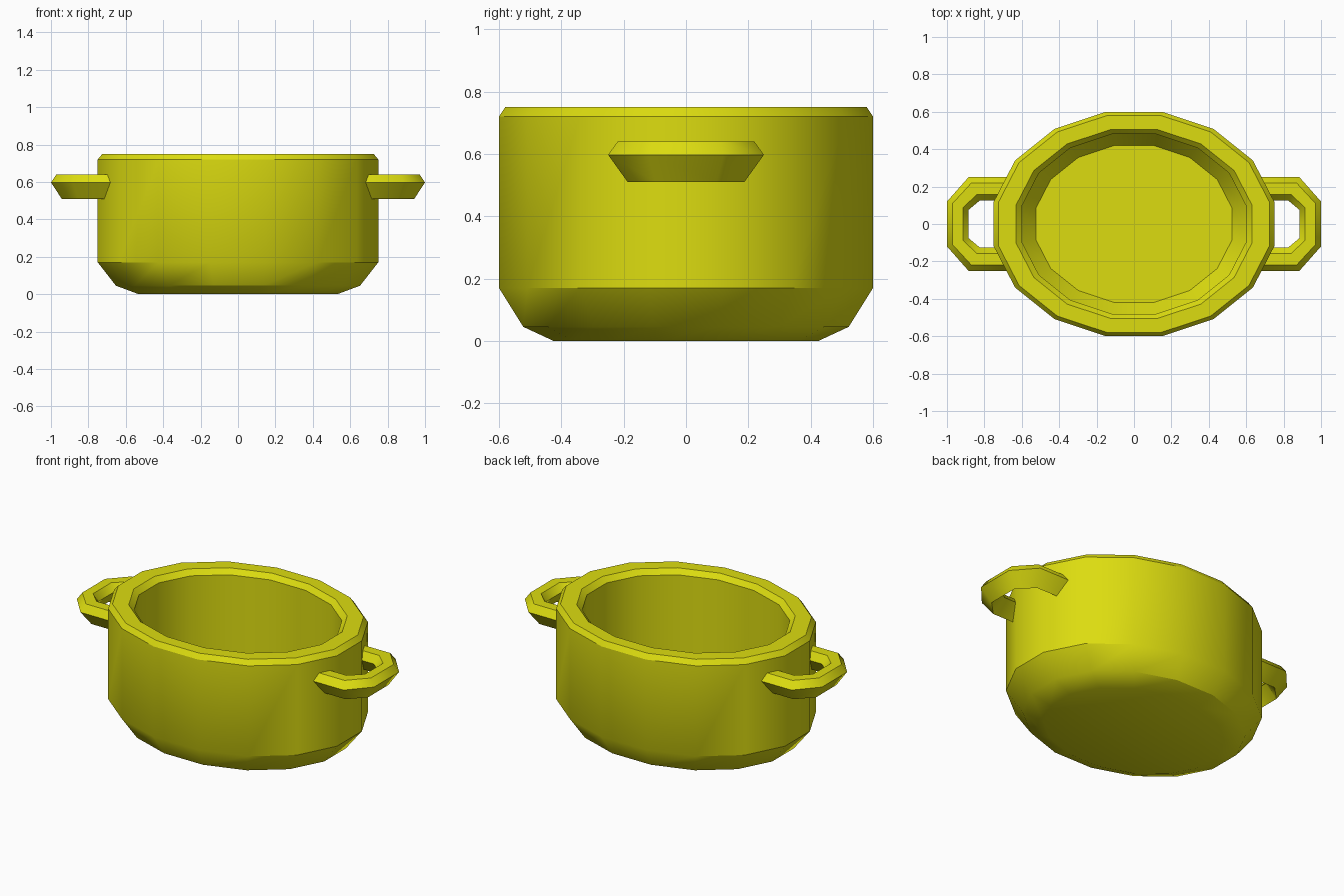
import bpy, bmesh, math
from mathutils import Vector

cube = bpy.data.objects.get("Cube")
if cube:
    bpy.data.objects.remove(cube, do_unlink=True)

yellow = bpy.data.materials.new("olive yellow")
yellow.use_nodes = True
colour = (0.72, 0.72, 0.005, 1)
yellow.diffuse_color = colour
yellow.node_tree.nodes["Principled BSDF"].inputs["Base Color"].default_value = colour


def loft(name, rings, closed_rings, smooth_angle):
    """Skin a list of closed rings, cap both ends and shade."""
    bm = bmesh.new()
    loops = [[bm.verts.new(p) for p in ring] for ring in rings]
    n = len(loops[0])
    for a, b in zip(loops, loops[1:]):
        for i in range(n):
            j = (i + 1) % n
            bm.faces.new((a[i], a[j], b[j], b[i]))
    if closed_rings:
        bm.faces.new(loops[0][::-1])
        bm.faces.new(loops[-1])
    bmesh.ops.recalc_face_normals(bm, faces=bm.faces[:])
    mesh = bpy.data.meshes.new(name)
    bm.to_mesh(mesh)
    bm.free()
    mesh.materials.append(yellow)
    obj = bpy.data.objects.new(name, mesh)
    bpy.context.collection.objects.link(obj)
    bpy.ops.object.select_all(action='DESELECT')
    obj.select_set(True)
    bpy.context.view_layer.objects.active = obj
    bpy.ops.object.shade_smooth_by_angle(angle=math.radians(smooth_angle))
    return obj


# Oval pot: half depth and height, from the base up, over the rim and inside
SIDES, STRETCH = 16, 1.25
profile = [(0.425, 0), (0.522, 0.045), (0.6, 0.17), (0.6, 0.72), (0.58, 0.75),
           (0.505, 0.75), (0.48, 0.72), (0.48, 0.19), (0.42, 0.1)]


def oval(half_depth, z):
    r = half_depth / math.cos(math.pi / SIDES)
    angles = [(i + 0.5) * math.tau / SIDES for i in range(SIDES)]
    return [(r * STRETCH * math.cos(a), r * math.sin(a), z) for a in angles]


loft("pot_body", [oval(*p) for p in profile], True, 33)

# Handles: a five-sided bar swept between an outer and an inner outline
outer = [(0.65, 0.25), (0.885, 0.25), (1.0, 0.12)]
inner = [(0.65, 0.125), (0.825, 0.125), (0.885, 0.075)]
section = [(0, 0.597), (0.25, 0.64), (0.74, 0.64), (1, 0.597), (0.5, 0.51)]


def mirror_path(path):
    return path + [(x, -y) for x, y in reversed(path)]


for side, name in ((1, "left_handle"), (-1, "right_handle")):
    rings = []
    for o, i in zip(mirror_path(outer), mirror_path(inner)):
        ring = []
        for t, z in section:
            p = Vector(o).lerp(Vector(i), t)
            ring.append((side * p.x, p.y, z))
        rings.append(ring)
    loft(name, rings, True, 50)
